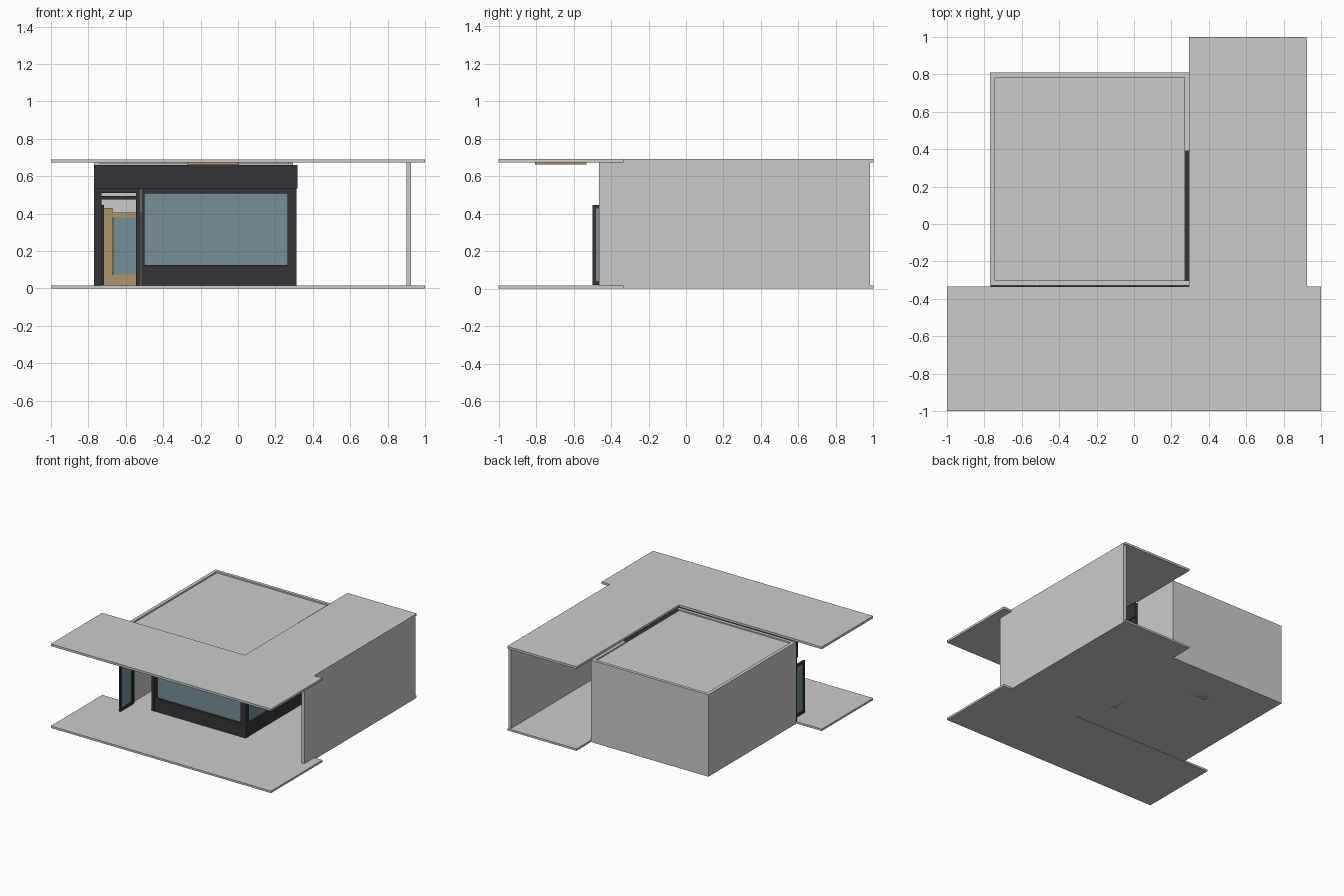
import bpy, bmesh

if "Cube" in bpy.data.objects:
    bpy.data.objects.remove(bpy.data.objects["Cube"])


def material(name, color):
    m = bpy.data.materials.new(name)
    m.diffuse_color = color
    m.use_nodes = True
    m.node_tree.nodes["Principled BSDF"].inputs["Base Color"].default_value = m.diffuse_color
    return m


DARK = material("dark_metal", (0.035, 0.036, 0.042, 1))
GLASS = material("tinted_glass", (0.18, 0.28, 0.31, 1))
WOOD = material("light_wood", (0.42, 0.30, 0.14, 1))


def finish(name, bm, mat):
    bmesh.ops.recalc_face_normals(bm, faces=bm.faces)
    me = bpy.data.meshes.new(name)
    bm.to_mesh(me)
    bm.free()
    ob = bpy.data.objects.new(name, me)
    bpy.context.collection.objects.link(ob)
    if mat:
        me.materials.append(mat)
    return ob


def box(name, x, y, z, mat=None):
    """Box from (min, max) ranges on each axis."""
    bm = bmesh.new()
    bmesh.ops.create_cube(bm, size=1)
    for v in bm.verts:
        v.co = [r[0] if c < 0 else r[1] for c, r in zip(v.co, (x, y, z))]
    return finish(name, bm, mat)


def prism(name, outline, z0, z1, mat=None):
    """Outline extruded upward."""
    bm = bmesh.new()
    face = bm.faces.new([bm.verts.new((x, y, z0)) for x, y in outline])
    ext = bmesh.ops.extrude_face_region(bm, geom=[face], use_keep_orig=True)
    for v in ext["geom"]:
        if isinstance(v, bmesh.types.BMVert):
            v.co.z = z1
    return finish(name, bm, mat)


# Corridor floor and ceiling slabs
corridor = [(-1, -1), (1, -1), (1, -.333), (.922, -.333), (.922, 1),
            (.295, 1), (.295, -.333), (-1, -.333)]
prism("corridor_floor", corridor, 0, .016)
prism("corridor_ceiling", corridor, .672, .69)
box("corridor_side_wall", (.9, .926), (-.463, .982), (0, .69))
box("ceiling_panel", (-.27, .005), (-.805, -.53), (.661, .674), WOOD)

# Shop shell
box("shop_floor", (-.77, .295), (-.33, .81), (0, .014))
box("shop_ceiling", (-.742, .27), (-.302, .784), (.645, .66))
box("left_wall", (-.77, -.742), (-.33, .81), (0, .672))
box("back_wall", (-.742, .27), (.784, .81), (0, .672))
box("right_rear_wall", (.27, .295), (.39, .81), (0, .672))
box("front_header", (-.742, .295), (-.33, -.302), (.53, .67))

# Fascia above the shop front and side
box("front_fascia", (-.768, .318), (-.355, -.331), (.535, .66), DARK)
box("side_fascia", (.27, .318), (-.331, .39), (.535, .66), DARK)

# Posts
F = (-.345, -.302)
for name, x in (("left_post", (-.768, -.73)), ("door_post", (-.545, -.52)),
                ("window_post", (-.517, -.5)), ("corner_post", (.265, .313))):
    box(name, x, F, (.014, .535), DARK)
box("side_end_post", (.27, .31), (.35, .39), (.014, .535), DARK)
box("door_transom", (-.73, -.545), F, (.475, .495), DARK)
box("door_head", (-.73, -.545), F, (.51, .535), DARK)

# Front window
W = (-.51, .265)
box("front_stall_riser", W, F, (.002, .125), DARK)
box("front_window_head", W, F, (.508, .535), DARK)
box("front_glass", W, (-.327, -.319), (.125, .508), GLASS)

# Side window
S = (-.302, .35)
box("side_stall_riser", (.272, .31), S, (.002, .125), DARK)
box("side_window_head", (.272, .31), S, (.508, .535), DARK)
box("side_glass", (.287, .295), S, (.125, .508), GLASS)

# Open door leaf, swung outward
D = (-.732, -.716)
for name, y, z in (("door_outer_stile", (-.5, -.48), (.018, .445)),
                   ("door_hinge_stile", (-.355, -.335), (.018, .445)),
                   ("door_bottom_rail", (-.48, -.355), (.018, .04)),
                   ("door_top_rail", (-.48, -.355), (.427, .445))):
    box(name, D, y, z, DARK)
box("door_glass", (-.727, -.721), (-.48, -.355), (.04, .427), GLASS)

# Window display platform
prism("window_display_platform",
      [(-.47, -.295), (.268, -.295), (.268, .345), (.15, .345),
       (.15, .0), (.08, -.2), (-.47, -.2)], 0, .12, WOOD)

# Counters inside
box("island_counter", (-.3, .08), (.47, .65), (0, .35), WOOD)
box("back_counter", (-.6, -.37), (.72, .784), (0, .38), WOOD)
box("left_counter", (-.67, -.6), (.36, .784), (0, .38), WOOD)
box("left_cabinet", (-.72, -.67), (.27, .784), (0, .43), WOOD)

# Glazed front display case
C, Y = (-.67, -.37), (.275, .36)
box("display_case_base", C, Y, (0, .075), WOOD)
box("display_case_glass", (-.665, -.375), (.28, .355), (.075, .38), GLASS)
box("display_case_top", C, Y, (.38, .405), WOOD)
